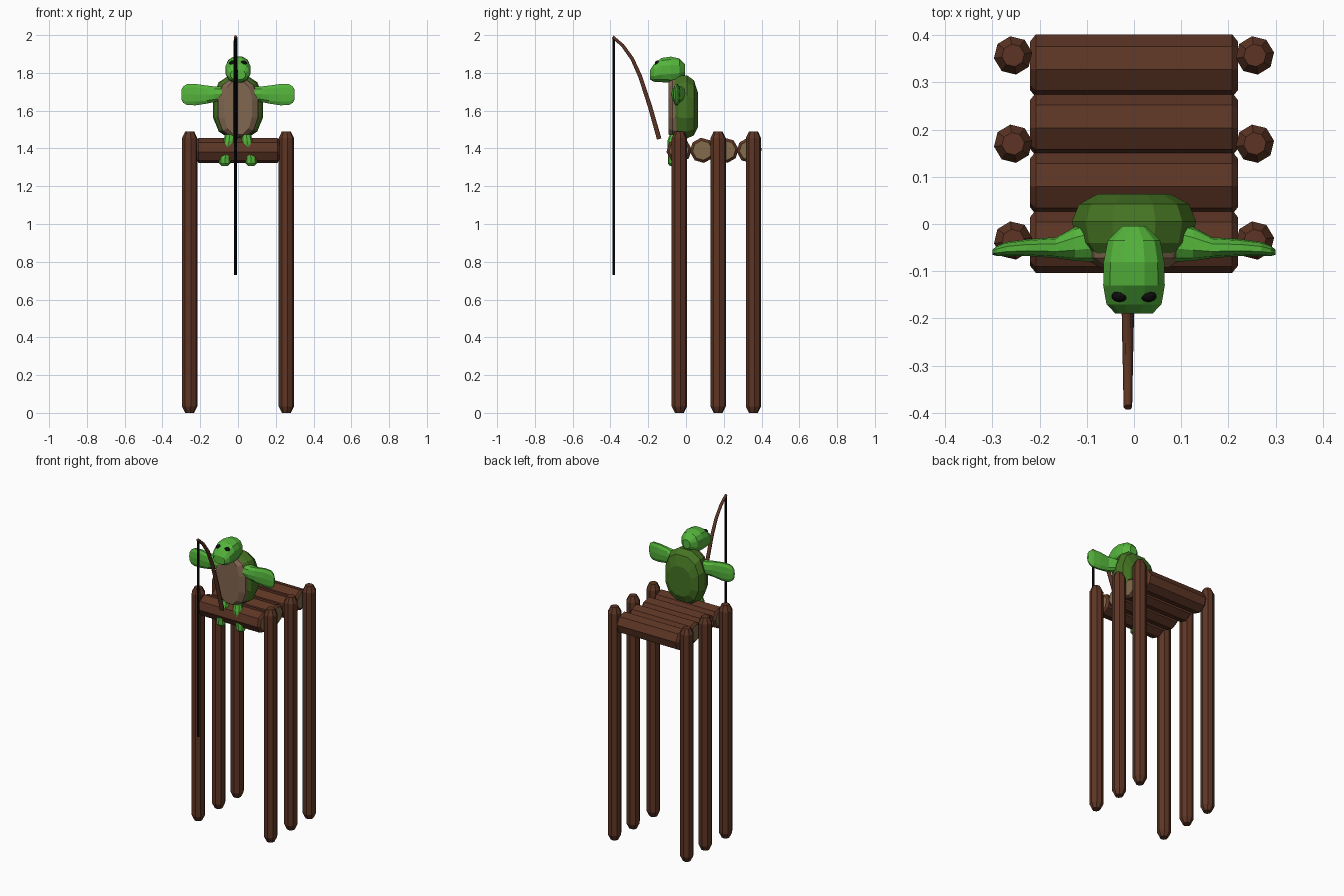
import bpy, bmesh, math
from mathutils import Vector

cube = bpy.data.objects.get("Cube")
if cube:
    bpy.data.objects.remove(cube, do_unlink=True)


def material(name, rgb):
    m = bpy.data.materials.new(name)
    m.use_nodes = True
    m.diffuse_color = (*rgb, 1)
    bsdf = m.node_tree.nodes["Principled BSDF"]
    bsdf.inputs["Base Color"].default_value = (*rgb, 1)
    bsdf.inputs["Roughness"].default_value = 0.9
    return m


BARK = material("bark brown", (0.11, 0.036, 0.018))
TAN = material("cut wood tan", (0.23, 0.145, 0.07))
SKIN = material("skin green", (0.09, 0.46, 0.045))
SHELL = material("shell green", (0.058, 0.17, 0.016))
BELLY = material("belly beige", (0.22, 0.135, 0.08))
BLACK = material("black", (0.004, 0.004, 0.004))


def add_object(name, bm, *mats):
    bmesh.ops.recalc_face_normals(bm, faces=bm.faces)
    mesh = bpy.data.meshes.new(name)
    bm.to_mesh(mesh)
    bm.free()
    for m in mats:
        mesh.materials.append(m)
    obj = bpy.data.objects.new(name, mesh)
    bpy.context.collection.objects.link(obj)
    return obj


def loft(axis, sections, sides=8, turn=0.0, power=1.0):
    """Skin rounded rings; each section is (along, centre u, centre v, radius u, radius v)."""
    bm = bmesh.new()
    rings = []
    for t, u, v, ru, rv in sections:
        ring = []
        for i in range(sides):
            a = math.tau * i / sides + turn
            c, s = math.cos(a), math.sin(a)
            p = [u + ru * math.copysign(abs(c) ** power, c),
                 v + rv * math.copysign(abs(s) ** power, s)]
            p.insert("xyz".index(axis), t)
            ring.append(bm.verts.new(p))
        rings.append(ring)
    for low, high in zip(rings, rings[1:]):
        for i in range(sides):
            j = (i + 1) % sides
            bm.faces.new((low[i], low[j], high[j], high[i]))
    bm.faces.new(rings[0])
    bm.faces.new(rings[-1])
    return bm


SIDES = (("left", 1), ("right", -1))

# Tall posts
for side, s in SIDES:
    for place, y in (("front", -0.035), ("middle", 0.17), ("back", 0.357)):
        x = s * 0.256
        rings = [(z, x, y, r, r) for z, r in
                 ((0, 0.024), (0.035, 0.041), (1.455, 0.041), (1.49, 0.024))]
        add_object(f"{place}_{side}_post", loft("z", rings, turn=0.15), BARK)

# Platform logs with pale cut ends
for n in range(4):
    y = -0.037 + n * 0.124
    rings = [(x, y, 1.39, r, r) for x, r in
             ((-0.22, 0.052), (-0.208, 0.067), (0.208, 0.067), (0.22, 0.052))]
    bm = loft("x", rings, turn=0.12)
    bm.normal_update()
    for f in bm.faces:
        f.material_index = int(abs(f.normal.x) > 0.9)
    add_object(f"platform_log_{n + 1}", bm, BARK, TAN)

# Shell and belly
add_object("shell", loft("y", [
    (-0.062, 0, 1.625, 0.105, 0.15),
    (-0.04, 0, 1.62, 0.125, 0.168),
    (0.005, 0, 1.62, 0.135, 0.172),
    (0.042, 0, 1.615, 0.12, 0.15),
    (0.063, 0, 1.605, 0.08, 0.095)], sides=12, turn=math.pi / 12, power=0.8), SHELL)
add_object("belly", loft("y", [
    (-0.03, 0, 1.615, 0.115, 0.165),
    (-0.072, 0, 1.615, 0.108, 0.158),
    (-0.092, 0, 1.615, 0.075, 0.145)], sides=12, turn=math.pi / 12, power=0.8), BELLY)

# Neck and head
add_object("neck", loft("z", [
    (1.70, 0, -0.035, 0.045, 0.04),
    (1.80, 0, -0.06, 0.042, 0.045)]), SKIN)
add_object("head", loft("y", [
    (-0.19, 0, 1.79, 0.04, 0.026),
    (-0.17, 0, 1.80, 0.06, 0.048),
    (-0.13, 0, 1.815, 0.067, 0.066),
    (-0.08, 0, 1.817, 0.066, 0.071),
    (-0.035, 0, 1.818, 0.057, 0.06),
    (-0.004, 0, 1.817, 0.025, 0.028)], sides=12, turn=math.pi / 12, power=0.8), SKIN)

for side, s in SIDES:
    # Eyes
    bm = bmesh.new()
    bmesh.ops.create_icosphere(bm, subdivisions=2, radius=0.018)
    bmesh.ops.scale(bm, vec=(1, 0.75, 0.9), verts=bm.verts)
    bmesh.ops.translate(bm, vec=(s * 0.03, -0.152, 1.85), verts=bm.verts)
    add_object(f"{side}_eye", bm, BLACK)

    # Flippers held out sideways
    add_object(f"{side}_arm", loft("x", [
        (s * 0.085, -0.035, 1.69, 0.045, 0.038),
        (s * 0.125, -0.042, 1.687, 0.036, 0.043),
        (s * 0.165, -0.05, 1.685, 0.022, 0.05),
        (s * 0.225, -0.05, 1.685, 0.018, 0.059),
        (s * 0.27, -0.053, 1.685, 0.015, 0.058),
        (s * 0.29, -0.057, 1.685, 0.011, 0.045),
        (s * 0.3, -0.06, 1.685, 0.005, 0.026)], sides=10, power=0.85), SKIN)

    # Legs hanging past the front log
    add_object(f"{side}_leg", loft("z", [
        (1.475, s * 0.045, -0.062, 0.024, 0.024),
        (1.44, s * 0.047, -0.07, 0.03, 0.028),
        (1.345, s * 0.07, -0.072, 0.03, 0.024),
        (1.32, s * 0.07, -0.072, 0.03, 0.024),
        (1.307, s * 0.07, -0.072, 0.016, 0.013)]), SKIN)

# Bent fishing rod
curve = bpy.data.curves.new("fishing_rod", "CURVE")
curve.dimensions = "3D"
curve.bevel_depth = 0.014
curve.bevel_resolution = 1
curve.use_fill_caps = True
path = [(-0.142, 1.45), (-0.19, 1.62), (-0.242, 1.78),
        (-0.285, 1.875), (-0.335, 1.945), (-0.388, 1.991)]
spline = curve.splines.new("POLY")
spline.points.add(len(path) - 1)
for i, (y, z) in enumerate(path):
    spline.points[i].co = (-0.013, y, z, 1)
    spline.points[i].radius = 1 - 0.07 * i
curve.materials.append(BARK)
rod = bpy.data.objects.new("fishing_rod", curve)
bpy.context.collection.objects.link(rod)

# Fishing line
add_object("fishing_line", loft("z", [
    (0.73, -0.013, -0.383, 0.007, 0.007),
    (1.985, -0.013, -0.383, 0.007, 0.007)], sides=6), BLACK)
